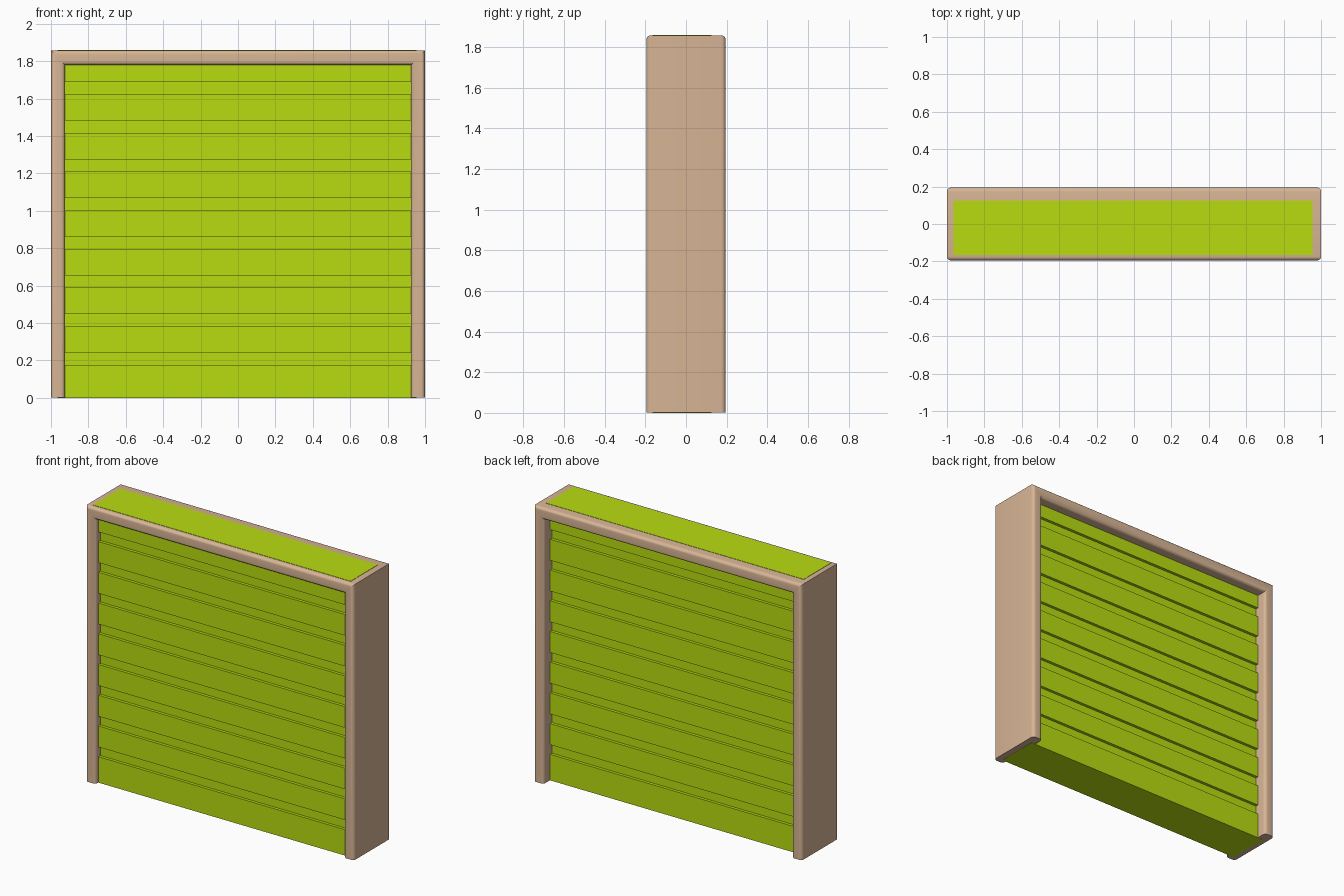
import bpy, bmesh, math

if "Cube" in bpy.data.objects:
    bpy.data.objects.remove(bpy.data.objects["Cube"])

TOP = 1.86


def material(name, rgb):
    m = bpy.data.materials.new(name)
    m.diffuse_color = (*rgb, 1)
    m.use_nodes = True
    m.node_tree.nodes["Principled BSDF"].inputs["Base Color"].default_value = m.diffuse_color
    return m


def loft(name, rings, mat, smooth=False):
    """Skin a list of equal closed rings and cap both ends."""
    bm = bmesh.new()
    vs = [[bm.verts.new(p) for p in r] for r in rings]
    n = len(vs[0])
    for a, b in zip(vs, vs[1:]):
        for i in range(n):
            j = (i + 1) % n
            bm.faces.new((a[i], a[j], b[j], b[i]))
    bm.faces.new(vs[0])
    bm.faces.new(vs[-1])
    bmesh.ops.recalc_face_normals(bm, faces=bm.faces)
    me = bpy.data.meshes.new(name)
    bm.to_mesh(me)
    bm.free()
    me.materials.append(mat)
    ob = bpy.data.objects.new(name, me)
    bpy.context.collection.objects.link(ob)
    if smooth:
        bpy.context.view_layer.objects.active = ob
        ob.select_set(True)
        bpy.ops.object.shade_smooth_by_angle(angle=math.radians(35))
        ob.select_set(False)
    return ob


wood = material("tan_frame", (0.68, 0.46, 0.30))
green = material("lime_panel", (0.48, 0.72, 0.005))

# Frame: rounded section swept up, over and down with mitred corners
W, D, R, SEG = 0.075, 0.195, 0.022, 5
section = []
for cx, cy, start in ((W - R, D - R, 0), (R, D - R, 90),
                      (R, R - D, 180), (W - R, R - D, 270)):
    for k in range(SEG + 1):
        a = math.radians(start + 90 * k / SEG)
        section.append((cx + R * math.cos(a), cy + R * math.sin(a)))


def station(side, top):
    return [(side * (1 - s), y, TOP - 0.002 - s * 1.05 if top else 0.001)
            for s, y in section]


loft("frame", [station(-1, False), station(-1, True),
               station(1, True), station(1, False)], wood, True)

# Shutter panel: horizontal grooves on both faces, running into the frame
FRONT, BACK, DEPTH = -0.165, 0.125, 0.02


def grooved_edge(y, inward):
    pts = [(y, 0)]
    for k in range(8):
        lo = 0.175 + 0.207 * k
        hi = lo + 0.065
        pts += [(y, lo), (y + inward, lo), (y + inward, hi), (y, hi)]
    return pts + [(y, TOP)]


profile = grooved_edge(FRONT, DEPTH) + grooved_edge(BACK, -DEPTH)[::-1]
loft("slatted_panel", [[(x, y, z) for y, z in profile] for x in (-0.965, 0.955)], green)
